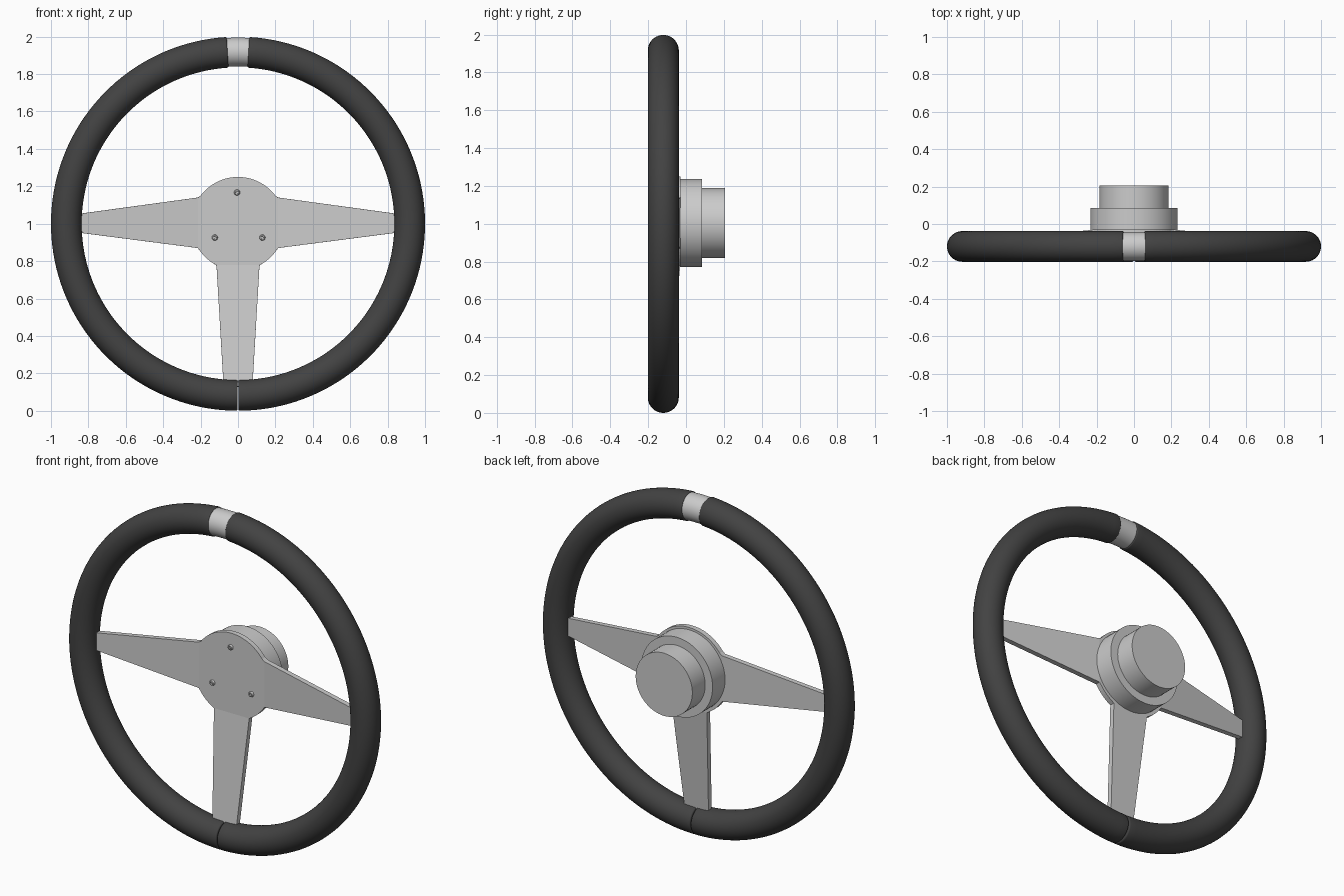
import bpy, bmesh
from math import sin, cos, pi, radians, atan2

if "Cube" in bpy.data.objects:
    bpy.data.objects.remove(bpy.data.objects["Cube"])

CZ, CY = 1.0, -0.12          # rim centre
R, r = 0.918, 0.082          # rim radii

dark = bpy.data.materials.new("dark_grip")
dark.diffuse_color = (0.055, 0.055, 0.055, 1)
dark.use_nodes = True
dark.node_tree.nodes["Principled BSDF"].inputs["Base Color"].default_value = dark.diffuse_color


def finish(name, bm, smooth=True, mat=None):
    bmesh.ops.recalc_face_normals(bm, faces=bm.faces)
    me = bpy.data.meshes.new(name)
    bm.to_mesh(me)
    bm.free()
    ob = bpy.data.objects.new(name, me)
    bpy.context.collection.objects.link(ob)
    if mat:
        me.materials.append(mat)
    if smooth:
        bpy.ops.object.select_all(action='DESELECT')
        bpy.context.view_layer.objects.active = ob
        ob.select_set(True)
        bpy.ops.object.shade_smooth_by_angle(angle=radians(35))
    return ob


def skin(bm, rings):
    """Bridge closed rings of points and cap both ends."""
    vs = [[bm.verts.new(p) for p in ring] for ring in rings]
    n = len(vs[0])
    for a, b in zip(vs, vs[1:]):
        for i in range(n):
            bm.faces.new((a[i], a[(i + 1) % n], b[(i + 1) % n], b[i]))
    bm.faces.new(vs[0])
    bm.faces.new(vs[-1])


def arc_tube(name, stations, mat=None, n=40):
    """Tube around the rim; stations are (angle from top, tube radius)."""
    bm = bmesh.new()
    rings = []
    for a, rad in stations:
        ring = []
        for i in range(n):
            t = 2 * pi * i / n
            d = R + rad * cos(t)
            ring.append((d * sin(a), CY + rad * sin(t), CZ + d * cos(a)))
        rings.append(ring)
    skin(bm, rings)
    return finish(name, bm, mat=mat)


def turned(name, x, z, profile, n=64):
    """Solid turned about the y direction; profile is (y, radius)."""
    bm = bmesh.new()
    skin(bm, [[(x + q * cos(2 * pi * i / n), y, z + q * sin(2 * pi * i / n))
               for i in range(n)] for y, q in profile])
    return finish(name, bm)


# leather grip: one half with rounded ends, mirrored
a0, a1, e = 0.06, pi - 0.002, 0.009
ends = [(e * (1 - sin(k * pi / 8)), r - e * (1 - cos(k * pi / 8))) for k in range(5)]
ends = [(e * (1 - cos(k * pi / 8)), r - e * (1 - sin(k * pi / 8))) for k in range(5)]
N = 72
mid = [(a0 + e + (a1 - a0 - 2 * e) * k / N, r) for k in range(1, N)]
stations = [(a0 + d, q) for d, q in ends] + mid + [(a1 - d, q) for d, q in reversed(ends)]
grip = arc_tube("rim_grip", stations, dark)
grip.modifiers.new("mirror", 'MIRROR').use_axis = (True, False, False)

# metal band at the top of the rim
arc_tube("rim_top_band", [(-0.08 + 0.16 * k / 8, 0.077) for k in range(9)])

# spoke plate: flat round centre with three dished, tapering spokes
HUB, FRONT, TIP, T = 0.25, -0.06, -0.13, 0.03
bm = bmesh.new()
spokes = [  # base corners and tip corners, relative to the centre
    ((0.214, 0.14), (0.214, -0.13), (0.87, -0.045), (0.87, 0.05)),
    ((0.115, -0.222), (-0.115, -0.222), (-0.077, -0.87), (0.077, -0.87)),
    ((-0.214, -0.13), (-0.214, 0.14), (-0.87, 0.05), (-0.87, -0.045)),
]
outline = []
for i, (p, q, tq, tp) in enumerate(spokes):
    vp, vq = (bm.verts.new((c[0], FRONT, CZ + c[1])) for c in (p, q))
    wq, wp = (bm.verts.new((c[0], TIP, CZ + c[1])) for c in (tq, tp))
    bm.faces.new((vp, vq, wq, wp))
    outline += [vp, vq]
    s = spokes[(i + 1) % 3][0]
    b0, b1 = atan2(q[1], q[0]), atan2(s[1], s[0])
    while b1 > b0:
        b1 -= 2 * pi
    steps = 28 if i == 2 else 6
    for k in range(1, steps):
        b = b0 + (b1 - b0) * k / steps
        outline.append(bm.verts.new((HUB * cos(b), FRONT, CZ + HUB * sin(b))))
hub_face = bm.faces.new(outline)
bmesh.ops.recalc_face_normals(bm, faces=bm.faces)
hub_face.normal_update()
flip = hub_face.normal.y > 0
me = bpy.data.meshes.new("spoke_plate")
if flip:
    bmesh.ops.reverse_faces(bm, faces=bm.faces)
bm.to_mesh(me)
bm.free()
plate = bpy.data.objects.new("spoke_plate", me)
bpy.context.collection.objects.link(plate)
sol = plate.modifiers.new("thickness", 'SOLIDIFY')
sol.thickness, sol.offset = T, -1

# stepped hub behind the plate
turned("hub_flange", 0, CZ + 0.003, [(-0.035, 0.233), (0.085, 0.233)])
turned("hub_boss", 0, CZ + 0.003, [(0.08, 0.185), (0.205, 0.185)])

# button-head screws with a recessed socket
for k, (x, z) in enumerate([(-0.005, 1.167), (-0.124, 0.926), (0.13, 0.926)]):
    turned(f"screw_{k + 1}", x, z, [(-0.05, 0.016), (-0.066, 0.016), (-0.071, 0.013),
                                    (-0.073, 0.008), (-0.065, 0.007)], 24)
